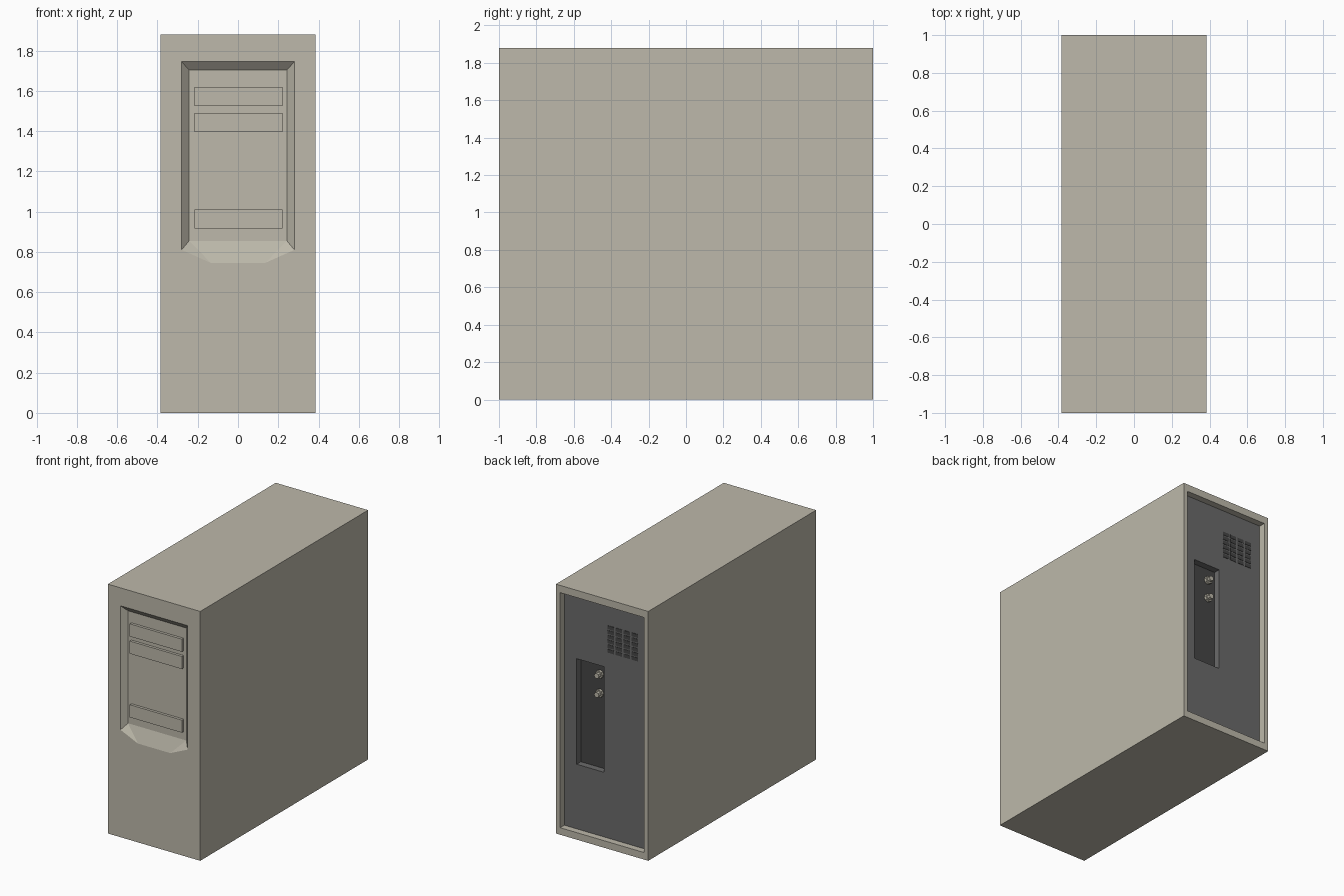
import bpy, bmesh
from mathutils import Matrix

if "Cube" in bpy.data.objects:
    bpy.data.objects.remove(bpy.data.objects["Cube"])


def material(name, rgb):
    m = bpy.data.materials.new(name)
    m.diffuse_color = (*rgb, 1)
    m.use_nodes = True
    m.node_tree.nodes["Principled BSDF"].inputs["Base Color"].default_value = m.diffuse_color
    return m


BEIGE = material("warm beige", (0.51, 0.484, 0.405))
GREY = material("dark grey", (0.145, 0.145, 0.145))
BLACK = material("near black", (0.06, 0.06, 0.06))


def finish(bm, name, mats):
    bmesh.ops.recalc_face_normals(bm, faces=bm.faces)
    me = bpy.data.meshes.new(name)
    bm.to_mesh(me)
    bm.free()
    for m in mats:
        me.materials.append(m)
    ob = bpy.data.objects.new(name, me)
    bpy.context.collection.objects.link(ob)
    return ob


def box(name, x0, x1, y0, y1, z0, z1, mat):
    bm = bmesh.new()
    bmesh.ops.create_cube(bm, size=1)
    for v in bm.verts:
        v.co.x = x1 if v.co.x > 0 else x0
        v.co.y = y1 if v.co.y > 0 else y0
        v.co.z = z1 if v.co.z > 0 else z0
    return finish(bm, name, [mat])


# tower case: one closed shell with a front bezel pocket and stepped back
bm = bmesh.new()


def rect(x0, x1, z0, z1, y):
    return [bm.verts.new((x, y, z)) for x, z in ((x0, z0), (x1, z0), (x1, z1), (x0, z1))]


def bridge(a, b, mat=0):
    for i in range(4):
        j = (i + 1) % 4
        bm.faces.new((a[i], a[j], b[j], b[i])).material_index = mat


W, H = 0.385, 1.88
front = rect(-W, W, 0, H, -1)
back = rect(-W, W, 0, H, 1)
bridge(front, back)

# front pocket with sloped walls and scooped lower lip
hole = rect(-0.28, 0.28, 0.81, 1.745, -1)
floor = rect(-0.243, 0.243, 0.855, 1.703, -0.963)
lip = [bm.verts.new((x, -1, 0.745)) for x in (-0.135, 0.135)]
for i, j in ((1, 2), (2, 3), (3, 0)):
    bm.faces.new((front[i], front[j], hole[j], hole[i]))
    bm.faces.new((hole[i], hole[j], floor[j], floor[i]))
bm.faces.new((front[0], front[1], hole[1], lip[1], lip[0], hole[0]))
bm.faces.new((hole[0], lip[0], floor[0]))
bm.faces.new((lip[0], lip[1], floor[1], floor[0]))
bm.faces.new((lip[1], hole[1], floor[1]))
bm.faces.new(floor)

# back rim, sunken panel and connector recess
rim = rect(-0.35, 0.35, 0.053, 1.825, 1)
panel = rect(-0.35, 0.35, 0.053, 1.825, 0.95)
slot = rect(0.02, 0.247, 0.54, 1.336, 0.95)
slot_floor = rect(0.02, 0.247, 0.54, 1.336, 0.90)
bridge(back, rim)
bridge(rim, panel)
bridge(panel, slot, 1)
bridge(slot, slot_floor, 1)
bm.faces.new(slot_floor).material_index = 2
finish(bm, "tower_case", [BEIGE, GREY, BLACK])

# drive bay covers
for i, z in enumerate((1.525, 1.395, 0.915)):
    box(f"drive_bay_{i + 1}", -0.215, 0.22, -0.983, -0.955, z, z + 0.095, BEIGE)

# vent slots
for c in range(4):
    for r in range(6):
        x, z = -0.013 - c * 0.067, 1.656 - r * 0.0355
        box(f"vent_slot_{c}_{r}", x - 0.052, x, 0.946, 0.953, z - 0.026, z, BLACK)

# round connectors: wide collar and narrower tip
for i, z in enumerate((1.246, 1.103)):
    bm = bmesh.new()
    for r, y0, y1 in ((0.03, 0.895, 0.92), (0.02, 0.92, 0.945)):
        m = Matrix.Translation((0.085, (y0 + y1) / 2, z)) @ Matrix.Rotation(1.5707963, 4, 'X')
        bmesh.ops.create_cone(bm, cap_ends=True, segments=8, radius1=r, radius2=r,
                              depth=y1 - y0, matrix=m)
    finish(bm, f"connector_{i + 1}", [BEIGE])
